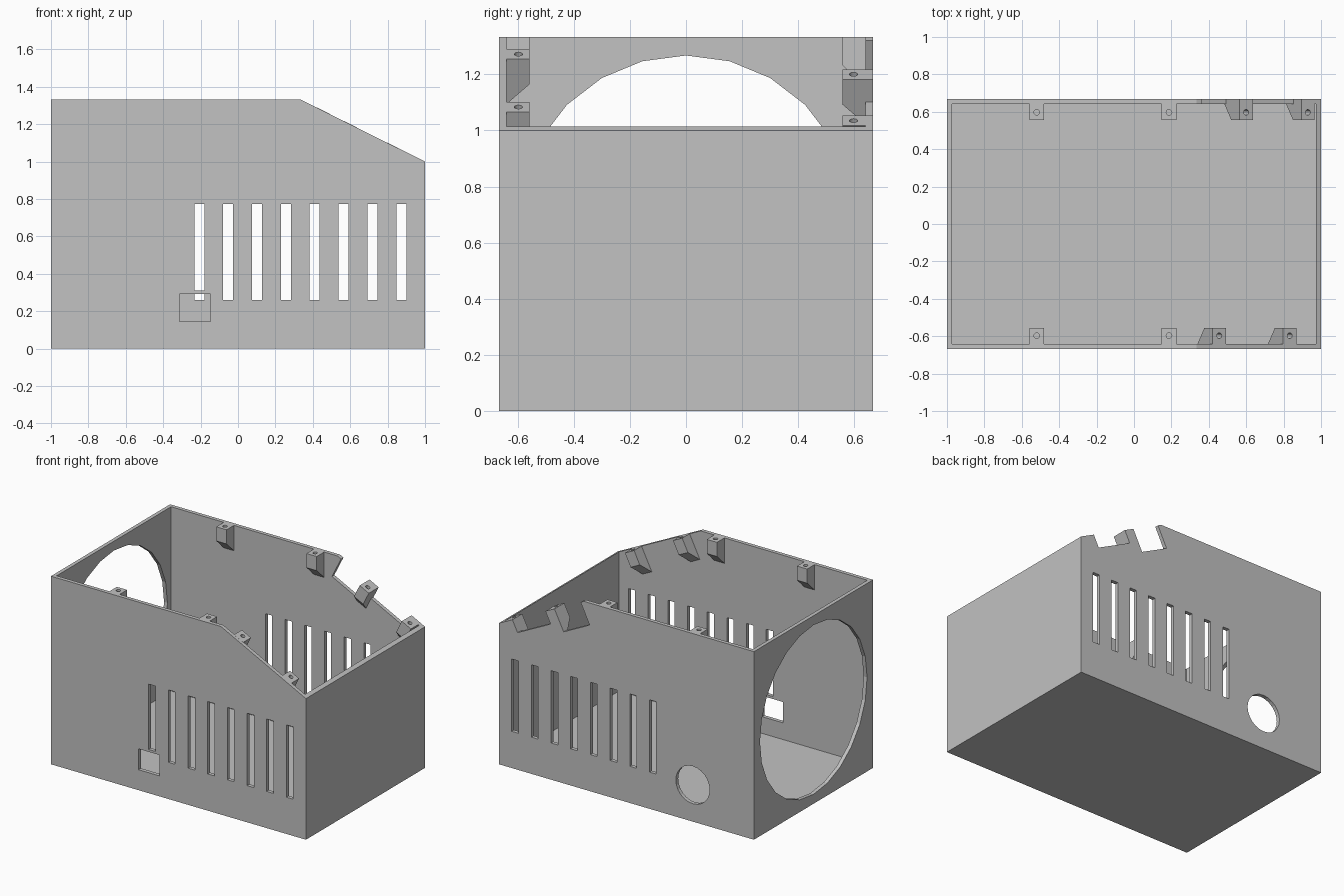
import bpy
import bmesh
from math import atan, cos, sin, pi
from mathutils import Matrix, Vector

cube = bpy.data.objects.get("Cube")
if cube:
    bpy.data.objects.remove(cube, do_unlink=True)

grey = bpy.data.materials.new("matte grey")
grey.use_nodes = True
COLOUR = (0.54, 0.54, 0.54, 1)
grey.diffuse_color = COLOUR
grey.node_tree.nodes["Principled BSDF"].inputs["Base Color"].default_value = COLOUR

T = 0.0267                 # wall thickness
W, D, H = 1.0, 0.667, 1.333
TILT = atan(0.5)           # slope of the front part of the rim
CORNER = Vector((0.333, 0, H))
UPRIGHT = Matrix.Identity(4)


def prism(name, points, sweep, matrix=UPRIGHT):
    """Solid made from a closed 3D outline swept along a vector."""
    bm = bmesh.new()
    face = bm.faces.new([bm.verts.new(p) for p in points])
    extruded = bmesh.ops.extrude_face_region(bm, geom=[face])["geom"]
    verts = [v for v in extruded if isinstance(v, bmesh.types.BMVert)]
    bmesh.ops.translate(bm, verts=verts, vec=sweep)
    bm.transform(matrix)
    bmesh.ops.recalc_face_normals(bm, faces=bm.faces)
    mesh = bpy.data.meshes.new(name)
    bm.to_mesh(mesh)
    bm.free()
    mesh.materials.append(grey)
    obj = bpy.data.objects.new(name, mesh)
    bpy.context.collection.objects.link(obj)
    return obj


def side_prism(name, xz, y0, y1, matrix=UPRIGHT):
    return prism(name, [(x, y0, z) for x, z in xz], (0, y1 - y0, 0), matrix)


def box(x0, x1, y0, y1, z0, z1, matrix=UPRIGHT):
    outline = [(x0, z0), (x1, z0), (x1, z1), (x0, z1)]
    return side_prism("cutter", outline, y0, y1, matrix)


def ring(radius, sides):
    return [(radius * cos(2 * pi * i / sides), radius * sin(2 * pi * i / sides))
            for i in range(sides)]


def carve(obj, cutters):
    """Subtract each cutter, bake the result and remove the cutters."""
    for c in cutters:
        c.hide_render = True
        mod = obj.modifiers.new("cut", "BOOLEAN")
        mod.operation = "DIFFERENCE"
        mod.solver = "EXACT"
        mod.object = c
    bpy.context.view_layer.update()
    graph = bpy.context.evaluated_depsgraph_get()
    baked = bpy.data.meshes.new_from_object(obj.evaluated_get(graph))
    obj.modifiers.clear()
    obj.data = baked
    for c in cutters:
        bpy.data.objects.remove(c, do_unlink=True)


# Open-topped case with a sloping rim
case = side_prism("case", [(-W, 0), (W, 0), (W, 1), (0.333, H), (-W, H)], -D, D)
cutters = [box(-W + T, W - T, -D + T, D - T, T, 2)]

# Large fan opening in the left end, round cable hole in the back
cutters.append(prism("cutter", [(-1.1, y, 0.667 + z) for y, z in ring(0.6, 24)],
                     (0.2, 0, 0)))
cutters.append(side_prism("cutter", [(-0.52 + x, 0.26 + z) for x, z in ring(0.133, 24)],
                          D - 0.1, D + 0.1))

# Square socket hole in the front
cutters.append(box(-0.314, -0.148, -D - 0.1, -D + 0.1, 0.145, 0.293))

# Vent slots in front and back
for side in (-1, 1):
    for i in range(8):
        x = -0.207 + i * 0.1543
        low = 0.31 if side < 0 and i == 0 else 0.26
        cutters.append(box(x - T, x + T, side * D - 0.1, side * D + 0.1, low, 0.773))

# Notches in the sloping back rim
slope = Matrix.Translation(CORNER) @ Matrix.Rotation(TILT, 4, "Y")
cutters.append(box(0.03, 0.298, D - 0.05, D + 0.05, -0.16, 0.2, slope))
cutters.append(box(0.29, 0.668, D - 0.05, D + 0.05, -0.09, 0.2, slope))
carve(case, cutters)


# Screw mounts: block with a chamfered underside and a blind hole
def mount(name, x, side, tilted, outer):
    z = 1.5 - x / 2 if tilted else H
    place = Matrix.Translation((x, 0, z))
    if tilted:
        place = place @ Matrix.Rotation(TILT, 4, "Y")
    inner, wall = 0.557, D - T
    outline = [(outer, 0), (inner, 0), (inner, -0.1), (wall, -0.18), (outer, -0.18)]
    obj = prism(name, [(-0.04, side * y, h) for y, h in outline], (0.08, 0, 0), place)
    hole = prism("cutter", [(a, side * 0.597 + b, -0.08) for a, b in ring(0.015, 12)],
                 (0, 0, 0.2), place)
    carve(obj, [hole])


for side, label in ((-1, "front"), (1, "back")):
    for i, x in enumerate((-0.52, 0.187)):
        mount(f"{label}_flat_mount_{i + 1}", x, side, False, D - T + 0.005)
for i, x in enumerate((0.456, 0.833)):
    mount(f"front_sloped_mount_{i + 1}", x, -1, True, D - T + 0.005)
for i, x in enumerate((0.6, 0.93)):
    mount(f"back_sloped_mount_{i + 1}", x, 1, True, D)
